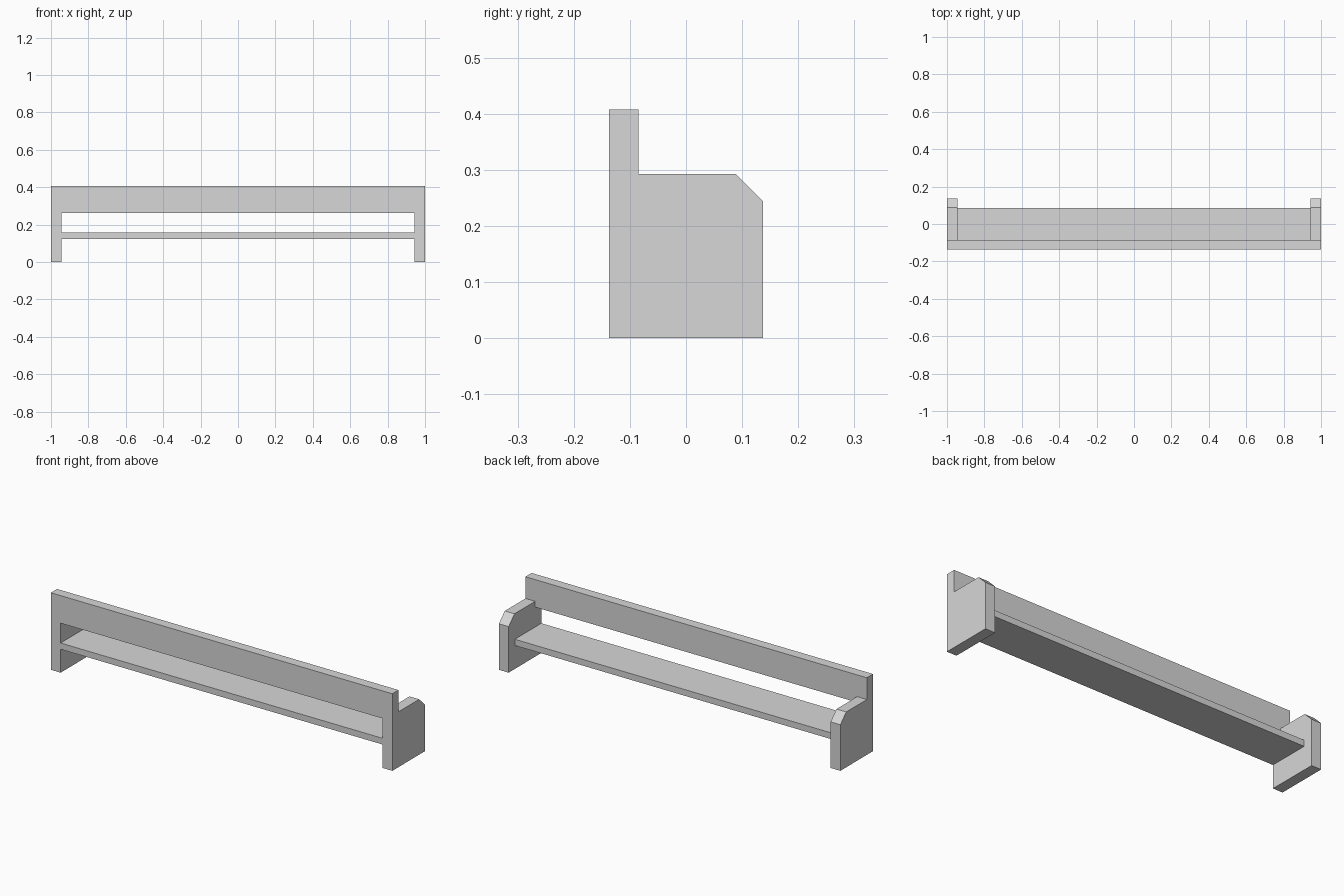
import bpy
import bmesh

if "Cube" in bpy.data.objects:
    bpy.data.objects.remove(bpy.data.objects["Cube"])

# Overall dimensions
FRONT, BACK = -0.137, 0.137
INNER_X, OUTER_X = 0.943, 1.0
RAIL_BACK = -0.085

grey = bpy.data.materials.new("light grey")
grey.diffuse_color = (0.68, 0.68, 0.68, 1.0)
grey.use_nodes = True
grey.node_tree.nodes["Principled BSDF"].inputs["Base Color"].default_value = grey.diffuse_color


def extrude_profile(name, profile, x0, x1):
    """Extrude a (y, z) outline along x from x0 to x1."""
    bm = bmesh.new()
    face = bm.faces.new([bm.verts.new((x0, y, z)) for y, z in profile])
    new = bmesh.ops.extrude_face_region(bm, geom=[face])["geom"]
    verts = [v for v in new if isinstance(v, bmesh.types.BMVert)]
    bmesh.ops.translate(bm, verts=verts, vec=(x1 - x0, 0, 0))
    bmesh.ops.recalc_face_normals(bm, faces=bm.faces)
    mesh = bpy.data.meshes.new(name)
    bm.to_mesh(mesh)
    bm.free()
    mesh.materials.append(grey)
    obj = bpy.data.objects.new(name, mesh)
    bpy.context.collection.objects.link(obj)
    return obj


def rect(y0, y1, z0, z1):
    return [(y0, z0), (y1, z0), (y1, z1), (y0, z1)]


# End panels: tall front post, lower body, chamfered back corner
end_profile = [(FRONT, 0), (BACK, 0), (BACK, 0.244), (0.088, 0.293),
               (RAIL_BACK, 0.293), (RAIL_BACK, 0.408), (FRONT, 0.408)]
extrude_profile("left_end_panel", end_profile, -OUTER_X, -INNER_X)
extrude_profile("right_end_panel", end_profile, INNER_X, OUTER_X)

# Upper front rail between the posts
extrude_profile("front_rail", rect(FRONT, RAIL_BACK, 0.262, 0.408), -INNER_X, INNER_X)

# Shelf board, flush with the front
extrude_profile("shelf", rect(FRONT, 0.085, 0.124, 0.157), -INNER_X, INNER_X)
